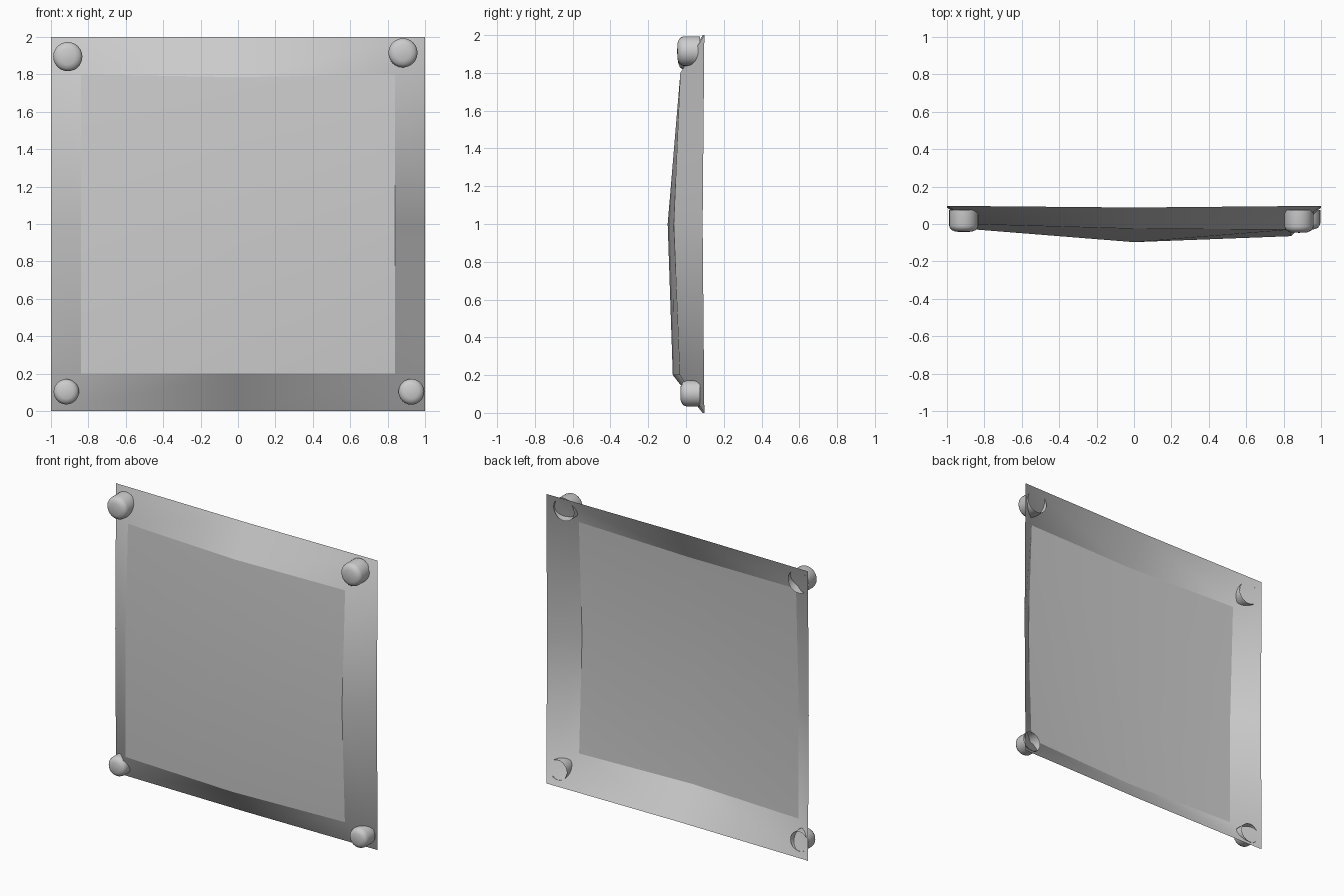
import bpy, bmesh
from math import sin, cos, tau

if "Cube" in bpy.data.objects:
    bpy.data.objects.remove(bpy.data.objects["Cube"])


def finish(bm, name):
    for f in bm.faces:
        f.smooth = True
    me = bpy.data.meshes.new(name)
    bm.to_mesh(me)
    bm.free()
    ob = bpy.data.objects.new(name, me)
    bpy.context.collection.objects.link(ob)
    return ob


# Dished panel: 3x3 raised centre surrounded by a sloping rim
depth = [[-0.03, -0.07, -0.033],     # bottom row, left to right
         [-0.03, -0.097, -0.065],    # middle row
         [-0.002, -0.025, -0.03]]    # top row
bm = bmesh.new()
inner = [[bm.verts.new((0.84 * (i - 1), depth[j][i], 0.2 + 0.8 * j - (0.015 if (i, j) == (1, 2) else 0)))
          for i in range(3)] for j in range(3)]
for j in range(2):
    for i in range(2):
        bm.faces.new((inner[j][i], inner[j][i + 1], inner[j + 1][i + 1], inner[j + 1][i]))

loop = [(0, 0), (1, 0), (2, 0), (2, 1), (2, 2), (1, 2), (0, 2), (0, 1)]
outer = [bm.verts.new((i - 1, 0.088 if 1 in (i, j) else 0.097, j)) for i, j in loop]
for k in range(8):
    n = (k + 1) % 8
    a, b = inner[loop[k][1]][loop[k][0]], inner[loop[n][1]][loop[n][0]]
    bm.faces.new((outer[k], outer[n], b, a))
    bm.edges.get((a, b)).smooth = False
finish(bm, "panel")


# Domed studs with open backs
def stud(name, x, z, r, tip):
    prof = [(1.0, 0.075), (1.0, tip + 0.034), (0.95, tip + 0.022), (0.82, tip + 0.01), (0.55, tip + 0.002)]
    n = 24
    bm = bmesh.new()
    rings = [[bm.verts.new((x + r * s * cos(tau * k / n), y, z + r * s * sin(tau * k / n)))
              for k in range(n)] for s, y in prof]
    for p, q in zip(rings, rings[1:]):
        for k in range(n):
            m = (k + 1) % n
            bm.faces.new((p[k], p[m], q[m], q[k]))
    centre = bm.verts.new((x, tip, z))
    for k in range(n):
        bm.faces.new((rings[-1][k], rings[-1][(k + 1) % n], centre))
    bmesh.ops.recalc_face_normals(bm, faces=bm.faces)
    finish(bm, name)


stud("stud_top_left", -0.91, 1.895, 0.078, -0.043)
stud("stud_top_right", 0.882, 1.915, 0.078, -0.047)
stud("stud_bottom_left", -0.918, 0.103, 0.068, -0.03)
stud("stud_bottom_right", 0.927, 0.103, 0.069, -0.03)
